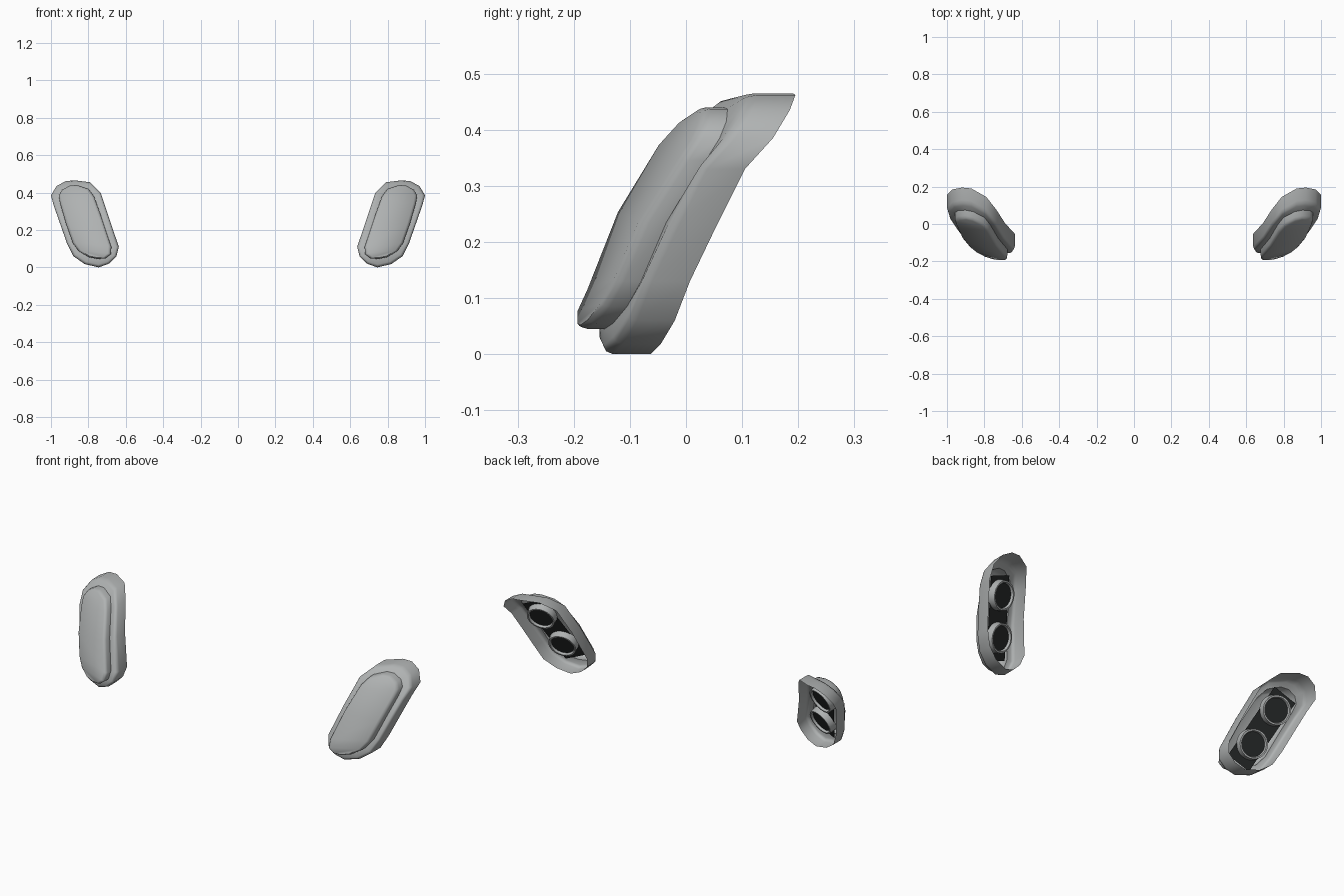
import bpy, bmesh, math
from mathutils import Vector

if "Cube" in bpy.data.objects:
    bpy.data.objects.remove(bpy.data.objects["Cube"])

def material(name, c):
    m = bpy.data.materials.new(name)
    m.diffuse_color = (*c, 1)
    m.use_nodes = True
    m.node_tree.nodes["Principled BSDF"].inputs["Base Color"].default_value = m.diffuse_color
    return m

grey = material("light grey", (0.43, 0.445, 0.445))
dark = material("near black", (0.018, 0.02, 0.02))

# Outlines (x, z, y), clockwise from the top, for the +x unit
RIM = [(.87, .465, .105), (.92, .462, .11), (.97, .435, .10), (1.0, .385, .07),
       (.985, .33, .02), (.95, .23, -.03), (.915, .13, -.078), (.88, .06, -.105),
       (.82, .018, -.13), (.745, 0, -.148), (.69, .02, -.155), (.65, .06, -.155),
       (.637, .11, -.138), (.69, .265, -.08), (.735, .40, -.01), (.79, .455, .06)]
LENS = [(.86, .44, .026), (.90, .437, .034), (.94, .415, .032), (.958, .385, .02),
        (.952, .345, -.005), (.92, .235, -.075), (.883, .13, -.12), (.85, .085, -.145),
        (.80, .055, -.17), (.75, .045, -.185), (.71, .048, -.192), (.68, .07, -.193),
        (.677, .11, -.175), (.725, .255, -.118), (.77, .38, -.042), (.80, .42, -.005)]
rim = [Vector((x, y, z)) for x, z, y in RIM]
lens = [Vector((x, y, z)) for x, z, y in LENS]

def back(loop, d):
    return [p + Vector((0, d, 0)) for p in loop]

def toward(loop, other, t):
    return [a.lerp(b, t) for a, b in zip(loop, other)]

def inset(loop, s):
    # shrink toward the long axis, following the curve of the face
    n = len(loop)
    mid = sum(loop, Vector()) / n
    out = []
    for i, p in enumerate(loop):
        axis = (p + loop[(n + 2 - i) % n]) / 2
        out.append(p.lerp(axis, s).lerp(mid, s * .3))
    return out

def build(name, loops, mats, cap=False):
    bm = bmesh.new()
    rings = [[bm.verts.new(p) for p in l] for l in loops]
    for a, b in zip(rings, rings[1:]):
        n = len(a)
        for i in range(n):
            bm.faces.new((a[i], a[(i + 1) % n], b[(i + 1) % n], b[i]))
    if cap:
        # strips straight across the outline
        r, n = rings[-1], len(rings[-1])
        for i in range(1, n // 2 + 1):
            vs = (r[i], r[i + 1], r[(n + 1 - i) % n], r[(n + 2 - i) % n])
            f = bm.faces.new(tuple(dict.fromkeys(vs)))
            f.material_index = len(mats) - 1
    bmesh.ops.recalc_face_normals(bm, faces=bm.faces)
    me = bpy.data.meshes.new(name)
    bm.to_mesh(me)
    bm.free()
    ob = bpy.data.objects.new(name, me)
    bpy.context.collection.objects.link(ob)
    for m in mats:
        me.materials.append(m)
    mod = ob.modifiers.new("mirror", 'MIRROR')
    mod.use_mirror_merge = False
    bpy.ops.object.select_all(action='DESELECT')
    ob.select_set(True)
    bpy.context.view_layer.objects.active = ob
    bpy.ops.object.shade_smooth_by_angle(angle=math.radians(50))

lens_base = back(lens, .04)

# Housing: open-backed shell with a rounded front edge
build("housing", [back(rim, .085), back(rim, .018),
                  back(toward(rim, lens_base, .12), .005),
                  back(toward(rim, lens_base, .35), 0), lens_base], [grey])

# Lens: raised rounded front cover
build("lens_cover", [lens_base, back(lens, .01), back(inset(lens, .04), 0),
                     back(inset(lens, .12), -.007)], [grey], cap=True)

# Tilted frame of the inner parts: along, across and out of the back
u = (lens[1] - lens[9]).normalized()
v = lens[5] - lens[13]
v = (v - u * v.dot(u)).normalized()
w = u.cross(v)
if w.y < 0:
    w = -w
centre = sum(lens_base, Vector()) / len(lens_base) + w * .012

# Flat dark backing plate behind the cover
build("backing_plate", [[centre + u * a * .205 + v * b * .066
                         for a, b in ((1, 1), (1, -1), (-1, -1), (-1, 1))]],
      [dark], cap=True)

# Two lamp tubes with dark ends, facing back
def circle(along, depth, r, n=24):
    c = centre + u * along + w * depth
    return [c + u * r * math.cos(2 * math.pi * i / n) + v * r * math.sin(2 * math.pi * i / n)
            for i in range(n)]

for name, a in (("lower_lamp", -.092), ("upper_lamp", .112)):
    build(name, [circle(a, -.004, .076), circle(a, .034, .072),
                 circle(a, .034, .064), circle(a, .022, .06)],
          [grey, dark], cap=True)
